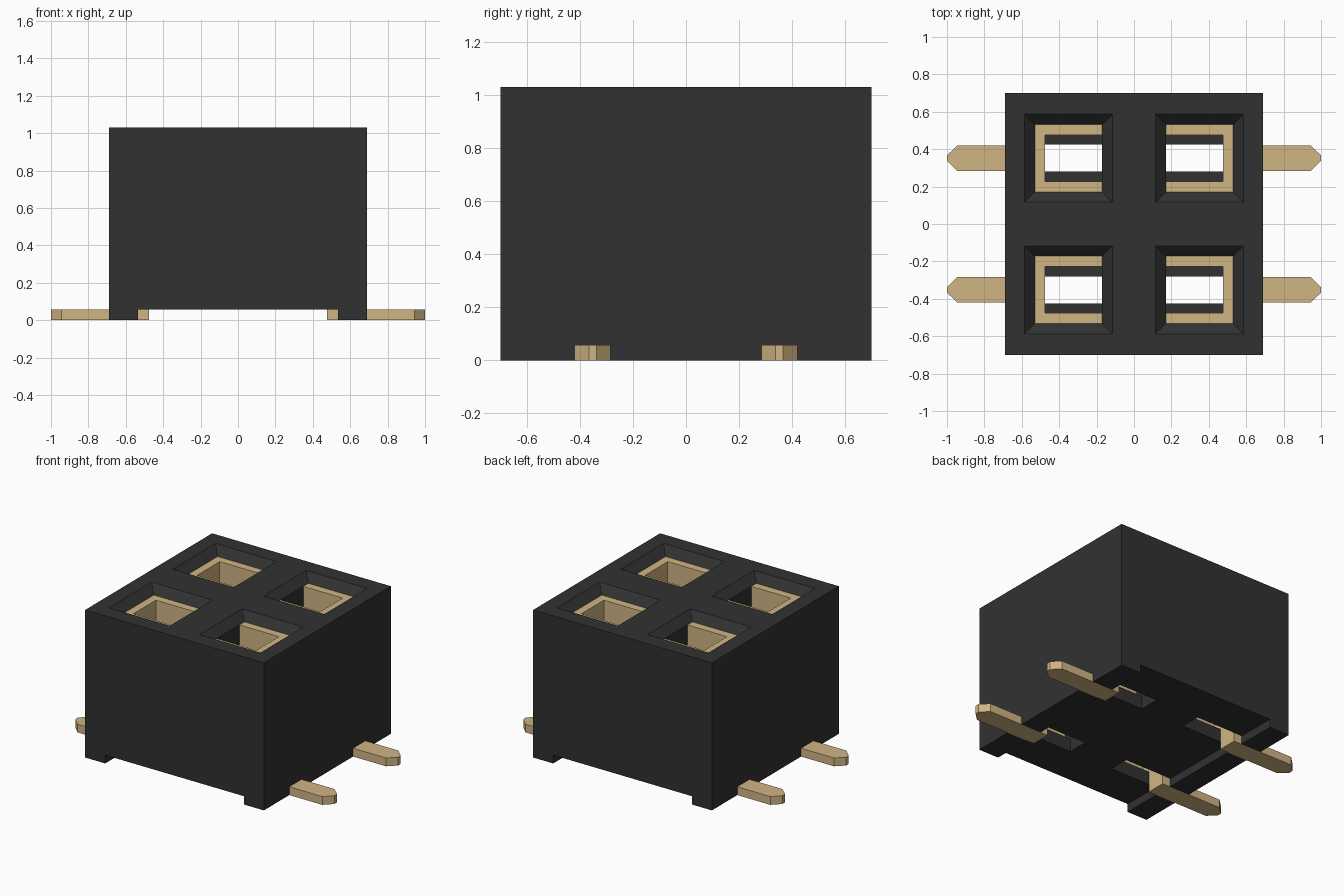
import bpy
import bmesh

cube = bpy.data.objects.get("Cube")
if cube:
    bpy.data.objects.remove(cube, do_unlink=True)

W, D, H = 0.69, 0.70, 1.03      # housing half width, half depth, height
FOOT_X, FOOT_H = 0.535, 0.058   # inner edge and height of the side feet
CX, CY = 0.35, 0.352            # socket centre
R = 0.18                        # socket half size
CHAMFER = 0.055
FLOOR = 0.15                    # socket floor height
PIN = 0.068                     # half width of a solder pin
WALL = 0.055                    # contact sheet thickness


def material(name, color, rough):
    m = bpy.data.materials.new(name)
    m.use_nodes = True
    m.diffuse_color = (*color, 1)
    bsdf = next(n for n in m.node_tree.nodes if n.type == "BSDF_PRINCIPLED")
    bsdf.inputs["Base Color"].default_value = (*color, 1)
    bsdf.inputs["Roughness"].default_value = rough
    return m


black = material("black plastic", (0.031, 0.031, 0.031), 0.6)
gold = material("gold metal", (0.63, 0.46, 0.23), 0.4)


def loft(bm, low, z0, high, z1):
    """Closed solid between two outlines of equal point count."""
    a = [bm.verts.new((x, y, z0)) for x, y in low]
    b = [bm.verts.new((x, y, z1)) for x, y in high]
    bm.faces.new(a)
    bm.faces.new(b)
    for i in range(len(a)):
        j = (i + 1) % len(a)
        bm.faces.new((a[i], a[j], b[j], b[i]))


def rect(x0, x1, y0, y1):
    return [(x0, y0), (x1, y0), (x1, y1), (x0, y1)]


def square(r):
    return rect(CX - r, CX + r, CY - r, CY + r)


def flip(pts, sx, sy):
    return [(x * sx, y * sy) for x, y in pts]


def make(name, solids, mat):
    bm = bmesh.new()
    for low, z0, high, z1 in solids:
        loft(bm, low, z0, high, z1)
    bmesh.ops.recalc_face_normals(bm, faces=bm.faces)
    me = bpy.data.meshes.new(name)
    bm.to_mesh(me)
    bm.free()
    me.materials.append(mat)
    ob = bpy.data.objects.new(name, me)
    bpy.context.collection.objects.link(ob)
    return ob


def carve(target, solid):
    cutter = make("cutter", [solid], black)
    cutter.hide_render = True
    mod = target.modifiers.new("cut", "BOOLEAN")
    mod.operation = "DIFFERENCE"
    mod.solver = "EXACT"
    mod.object = cutter
    bpy.context.view_layer.objects.active = target
    bpy.ops.object.modifier_apply(modifier=mod.name)
    bpy.data.objects.remove(cutter, do_unlink=True)


# Housing: front outline with two side feet, extruded along y
bm = bmesh.new()
outline = [(-W, 0), (-FOOT_X, 0), (-FOOT_X, FOOT_H), (FOOT_X, FOOT_H),
           (FOOT_X, 0), (W, 0), (W, H), (-W, H)]
face = bm.faces.new([bm.verts.new((x, -D, z)) for x, z in outline])
ext = bmesh.ops.extrude_face_region(bm, geom=[face])
bmesh.ops.translate(bm, vec=(0, 2 * D, 0),
                    verts=[g for g in ext["geom"] if isinstance(g, bmesh.types.BMVert)])
bmesh.ops.recalc_face_normals(bm, faces=bm.faces)
mesh = bpy.data.meshes.new("housing")
bm.to_mesh(mesh)
bm.free()
mesh.materials.append(black)
housing = bpy.data.objects.new("housing", mesh)
bpy.context.collection.objects.link(housing)

# Contact outlines: U-shaped sheet, stem and solder pin with a pointed end
x0, x1, y0, y1 = CX - R, CX + R, CY - R, CY + R
u_shape = [(x0, y0), (x1, y0), (x1, y1), (x0, y1), (x0, y1 - WALL),
           (x1 - WALL, y1 - WALL), (x1 - WALL, y0 + WALL), (x0, y0 + WALL)]
stem = rect(x1 - WALL, x1, CY - PIN, CY + PIN)
tip = 0.0145
pin = [(x1 - WALL, CY - PIN), (0.945, CY - PIN), (1, CY - tip),
       (1, CY + tip), (0.945, CY + PIN), (x1 - WALL, CY + PIN)]

slot = rect(x0, x1, CY - 0.072, CY + 0.072)
channel = rect(x1 - 0.01, W + 0.05, CY - PIN, CY + PIN)
RIM = H - CHAMFER

for sx, side in ((1, "left"), (-1, "right")):
    for sy, end in ((1, "back"), (-1, "front")):
        def prism(pts, a, b, top=None):
            return (flip(pts, sx, sy), a, flip(top or pts, sx, sy), b)

        # Socket with chamfered mouth, floor slot and pin channel through the foot
        carve(housing, prism(square(R), FLOOR, RIM + 0.001))
        carve(housing, prism(square(R), RIM, H + 0.02, square(R + CHAMFER + 0.02)))
        carve(housing, prism(slot, -0.05, FLOOR + 0.05))
        carve(housing, prism(channel, -0.05, FOOT_H))

        # Gold contact in the socket
        make(f"contact_{end}_{side}",
             [prism(u_shape, FLOOR, RIM), prism(stem, FOOT_H, FLOOR),
              prism(pin, 0, FOOT_H)], gold)
